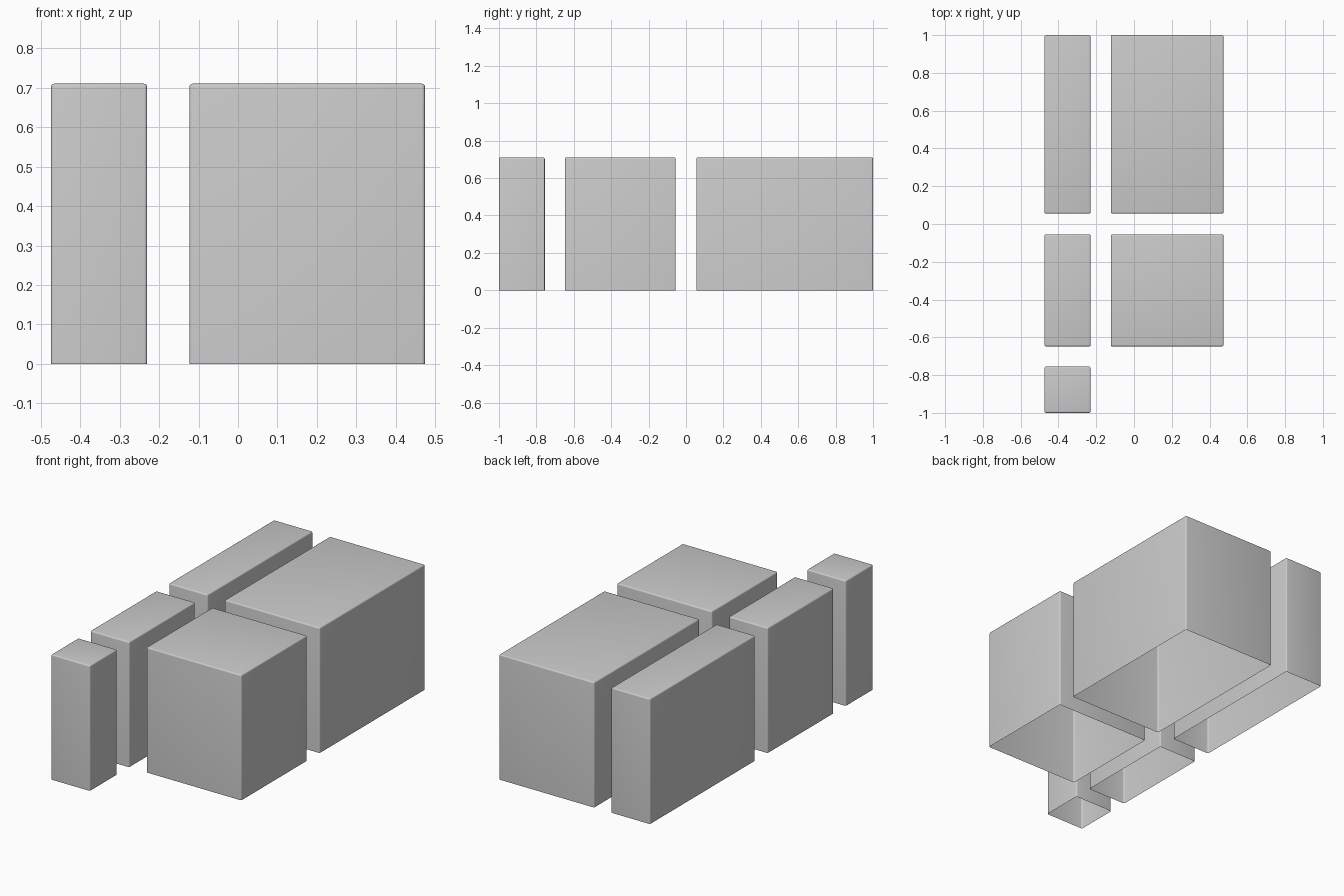
import bpy
import bmesh

if "Cube" in bpy.data.objects:
    bpy.data.objects.remove(bpy.data.objects["Cube"])

HEIGHT = 0.71
BEVEL = 0.008


def block(name, x, y):
    """Open-bottomed block with finely rounded top and upright edges."""
    bm = bmesh.new()
    bmesh.ops.create_cube(bm, size=1)
    for v in bm.verts:
        v.co.x = x[1] if v.co.x > 0 else x[0]
        v.co.y = y[1] if v.co.y > 0 else y[0]
        v.co.z = HEIGHT if v.co.z > 0 else 0
    # remove the underside, then round every edge except the open rim
    bottom = [f for f in bm.faces if f.normal.z < -0.5]
    bmesh.ops.delete(bm, geom=bottom, context='FACES_ONLY')
    edges = [e for e in bm.edges if max(v.co.z for v in e.verts) > 0]
    bmesh.ops.bevel(bm, geom=edges, offset=BEVEL, offset_type='OFFSET',
                    segments=4, profile=0.5, affect='EDGES')
    for f in bm.faces:
        f.smooth = True
    mesh = bpy.data.meshes.new(name)
    bm.to_mesh(mesh)
    bm.free()
    obj = bpy.data.objects.new(name, mesh)
    bpy.context.collection.objects.link(obj)


# Two columns and three rows of blocks
narrow, wide = (-0.474, -0.23), (-0.123, 0.474)
front, middle, back = (-1.0, -0.755), (-0.648, -0.055), (0.055, 1.0)

block("front_narrow_block", narrow, front)
block("middle_narrow_block", narrow, middle)
block("back_narrow_block", narrow, back)
block("middle_wide_block", wide, middle)
block("back_wide_block", wide, back)
